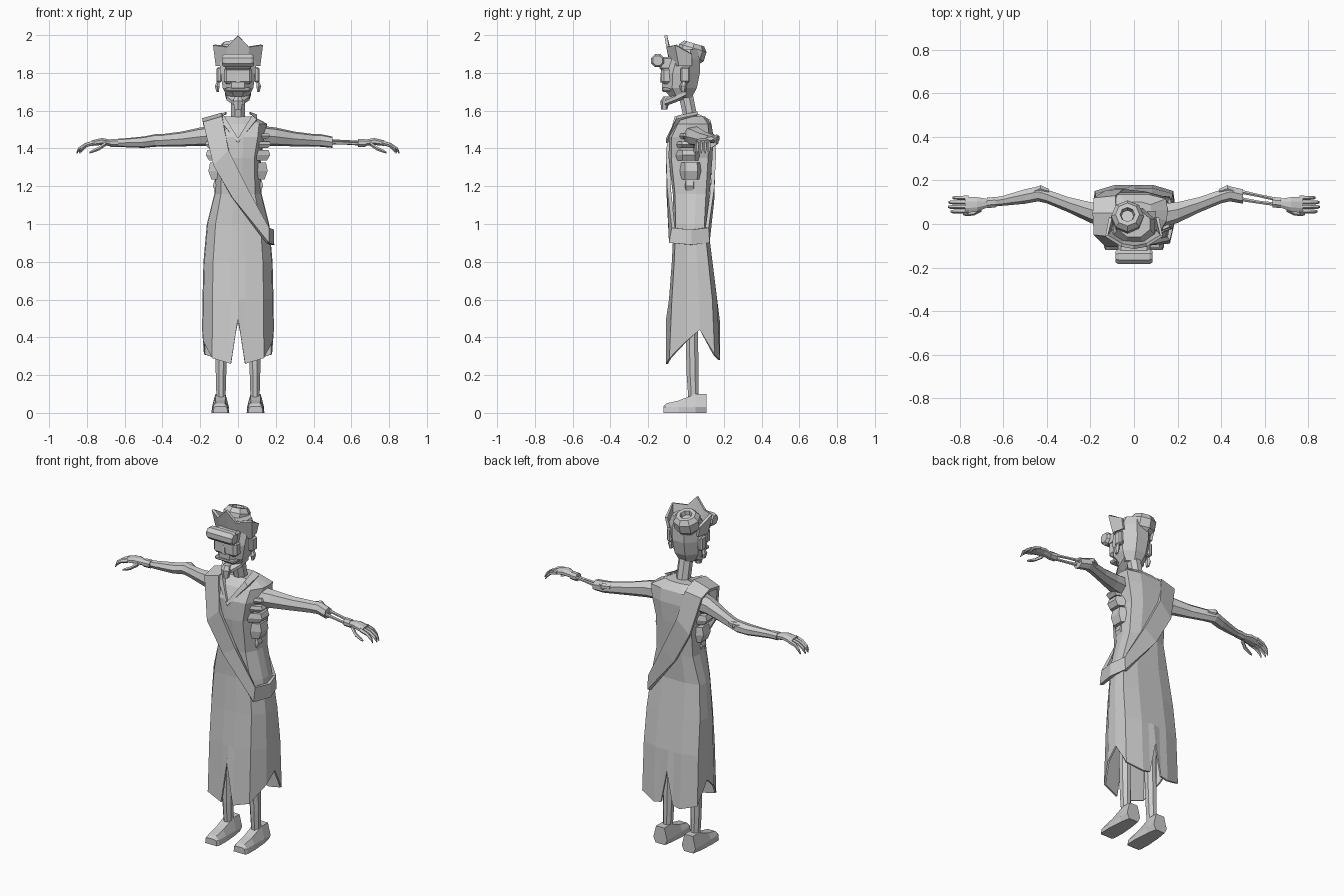
import bpy, bmesh, math
from mathutils import Vector

stone = bpy.data.materials.new("light grey")
stone.diffuse_color = (0.6, 0.6, 0.6, 1)


def finish(name, bm, thick=0):
    bmesh.ops.recalc_face_normals(bm, faces=bm.faces)
    me = bpy.data.meshes.new(name)
    bm.to_mesh(me)
    bm.free()
    me.materials.append(stone)
    ob = bpy.data.objects.new(name, me)
    bpy.context.collection.objects.link(ob)
    if thick:
        mod = ob.modifiers.new("thickness", 'SOLIDIFY')
        mod.thickness = thick
        mod.offset = -1
    return ob


def loft(name, rings, cap0=True, cap1=True, closed=True, loop=False, thick=0):
    """Skin a list of point rings."""
    bm = bmesh.new()
    vs = [[bm.verts.new(p) for p in r] for r in rings]
    n = len(vs[0])
    pairs = list(zip(vs, vs[1:])) + ([(vs[-1], vs[0])] if loop else [])
    for a, b in pairs:
        for i in range(n if closed else n - 1):
            j = (i + 1) % n
            bm.faces.new((a[i], a[j], b[j], b[i]))
    if cap0:
        bm.faces.new(vs[0])
    if cap1:
        bm.faces.new(vs[-1])
    return finish(name, bm, thick)


def oval(axis, c, ra, rb, n=8, turn=0.5):
    """Polygon ring perpendicular to an axis; ra, rb follow the two other axes in order."""
    out = []
    for i in range(n):
        t = 2 * math.pi * (i + turn) / n
        a, b = ra * math.cos(t), rb * math.sin(t)
        off = {'x': (0, a, b), 'y': (a, 0, b), 'z': (a, b, 0)}[axis]
        out.append(Vector(c) + Vector(off))
    return out


def tube(name, axis, secs, n=8, turn=0.5):
    return loft(name, [oval(axis, c, a, b, n, turn) for c, a, b in secs])


def box(name, lo, hi, bevel=0.0):
    bm = bmesh.new()
    bmesh.ops.create_cube(bm, size=1)
    for v in bm.verts:
        v.co = [(l + h) / 2 + c * (h - l) for l, h, c in zip(lo, hi, v.co)]
    if bevel:
        bmesh.ops.bevel(bm, geom=bm.edges[:], offset=bevel, segments=1, affect='EDGES')
    return finish(name, bm)


def flip(p, s):
    return (p[0] * s, p[1], p[2])


# Dress: columns around the body (x share, y share, hem height) with torn slits
half = [(0, -1, .50), (.2, -1, .26), (.72, -.88, .29), (.97, -.25, .38), (1, .25, .44),
        (.95, .8, .31), (.45, 1, .28), (.2, 1, .29), (0, 1, .48)]
cols = half + [(-x, y, h) for x, y, h in half[-2:0:-1]]
levels = [(None, .19, -.105, .18), (.6, .188, -.09, .165), (.8, .183, -.075, .14),
          (1.0, .165, -.065, .115), (1.16, .125, -.07, .125), (1.35, .12, -.092, .14),
          (1.46, .145, -.09, .145), (1.53, .155, -.055, .135), (1.57, .08, -.01, .10)]
loft("dress", [[(fx * hx, (yf + yb) / 2 + fy * (yb - yf) / 2, h if z is None else z)
                for fx, fy, h in cols] for z, hx, yf, yb in levels], cap0=False, thick=.01)

# Sash: closed band from one shoulder to the opposite hip (upper edge, lower edge)
sash = [((-.085, -.06, 1.57), (-.185, -.05, 1.54)), ((-.05, -.107, 1.39), (-.13, -.105, 1.31)),
        ((.05, -.1, 1.19), (-.03, -.102, 1.14)), ((.165, -.075, .98), (.165, -.09, .90)),
        ((.19, .03, .97), (.192, .03, .89)), ((.165, .12, .98), (.165, .125, .90)),
        ((.05, .15, 1.19), (-.03, .15, 1.13)), ((-.05, .16, 1.39), (-.13, .155, 1.31)),
        ((-.085, .13, 1.55), (-.185, .12, 1.53)), ((-.085, .05, 1.59), (-.19, .05, 1.56))]
loft("sash", sash, False, False, closed=False, loop=True, thick=.02)

# Exposed ribs and hip bones at the torn sides
for i, (z, h, rx, y0, y1) in enumerate([(1.28, .045, .165, -.055, .11), (1.365, .028, .18, -.07, .1),
                                        (1.42, .018, .185, -.07, .09), (1.465, .015, .18, -.06, .09),
                                        (1.20, .03, .14, -.03, .07)]):
    c, r = (y0 + y1) / 2, (y1 - y0) / 2
    tube("rib_%d" % i, 'z', [((0, c, z - h), rx * .92, r), ((0, c, z), rx * 1.03, r * 1.05),
                             ((0, c, z + h), rx * .97, r)], 8)

# Neck and head
tube("neck", 'z', [((0, .035, 1.48), .05, .05), ((0, .025, 1.56), .04, .04),
                   ((0, -.01, 1.72), .04, .042)])
tube("head", 'z', [((0, -.025, 1.67), .06, .06), ((0, -.035, 1.72), .088, .1),
                   ((0, -.028, 1.80), .1, .11), ((0, -.015, 1.87), .105, .095),
                   ((0, 0, 1.925), .08, .065)])
tube("jaw", 'y', [((0, .0, 1.695), .075, .03), ((0, -.06, 1.665), .065, .025),
                  ((0, -.11, 1.645), .035, .022)])
tube("chin", 'z', [((0, -.115, 1.605), .02, .016), ((0, -.112, 1.65), .03, .024),
                   ((0, -.1, 1.675), .022, .02)], 6)
box("upper_lip", (-.065, -.127, 1.70), (.065, -.05, 1.722), .006)
box("cheek_plate", (-.075, -.132, 1.74), (.075, -.04, 1.83), .015)
tube("nose", 'z', [((0, -.13, 1.75), .016, .012), ((0, -.13, 1.80), .006, .006)], 4)

# Brow visor with its mount
tube("visor", 'x', [((x, -.15, 1.865), .037 * s, .037 * s)
                    for x, s in ((-.085, .75), (-.072, 1), (.072, 1), (.085, .75))], 8)
box("visor_mount", (-.07, -.14, 1.815), (.07, -.03, 1.885), .01)

# Pointed headdress
top = [(-.1, .03, 1.90), (-.12, -.05, 1.95), (-.055, -.09, 1.94), (0, -.1, 2.0),
       (.055, -.09, 1.94), (.12, -.05, 1.95), (.1, .03, 1.90)]
base = [(x * .87, y * .75 + .005, 1.84) for x, y, z in top]
loft("headdress", [base, top], False, False, closed=False, thick=.015)

# Hair bun, tilted back, with a sunken centre
d = Vector((-.0, .3, 1)).normalized()
u = Vector((1, 0, 0))
w = d.cross(u)
bun = [[Vector((-.03, .015, 1.86)) + d * h + (u * math.cos(k * math.pi / 4) + w * math.sin(k * math.pi / 4)) * r
        for k in range(8)] for h, r in ((0, .055), (.025, .075), (.075, .075), (.1, .055), (.1, .034), (.075, .028))]
loft("hair_bun", bun)

for s, side in ((1, "left"), (-1, "right")):
    # Ears, earrings and neckline
    box(side + "_ear", (min(s * .085, s * .115), -.03, 1.75), (max(s * .085, s * .115), .02, 1.83), .008)
    tube(side + "_earring", 'z', [((s * .108, -.015, 1.70), .008, .012), ((s * .11, -.015, 1.73), .014, .02),
                                  ((s * .105, -.01, 1.76), .006, .008)], 6)
    loft(side + "_collar", [[flip(p, s) for p in r] for r in (
        [(0, -.095, 1.43), (0, -.105, 1.43), (0, -.105, 1.455), (0, -.09, 1.455)],
        [(.1, -.03, 1.55), (.1, -.055, 1.555), (.075, -.045, 1.575), (.075, -.02, 1.575)],
        [(.09, .06, 1.575), (.1, .06, 1.58), (.06, .06, 1.595), (.06, .06, 1.58)])])

    # Legs and feet
    tube(side + "_leg", 'z', [((s * .09, .04, .08), .026, .03), ((s * .09, .035, .2), .03, .034),
                              ((s * .088, .03, .45), .034, .036), ((s * .085, .03, .9), .05, .05)])
    foot = [(.108, .03, .045, .1), (.05, .04, .045, .1), (-.04, .047, .042, .065),
            (-.105, .045, .04, .05), (-.12, .038, .034, .035)]
    loft(side + "_foot", [[(s * .093 + a * k, y, z) for a, k, z in
                           ((-1, w0, 0), (1, w0, 0), (1, w1, .03), (.6, w1, h), (-.6, w1, h), (-1, w1, .03))]
                          for y, w0, w1, h in foot])

    # Arms: the right forearm is whole, the left one is bare bone past the sleeve
    arm = [((.13, .04, 1.465), .06, .055), ((.2, .055, 1.462), .05, .05), ((.3, .09, 1.45), .037, .04),
           ((.4, .128, 1.443), .033, .034), ((.44, .14, 1.442), .036, .034), ((.5, .128, 1.433), .035, .031)]
    if s < 0:
        arm += [((.6, .108, 1.43), .024, .024), ((.69, .095, 1.43), .019, .018)]
    tube(side + "_arm", 'x', [(flip(c, s), a, b) for c, a, b in arm], 7)
    tube(side + "_elbow", 'x', [(flip(c, s), a, b) for c, a, b in (
        ((.39, .15, 1.455), .012, .012), ((.43, .163, 1.455), .018, .02), ((.46, .15, 1.455), .01, .012))], 6)
    if s > 0:
        for k, (dy, dz) in enumerate(((.02, .004), (-.014, -.004))):
            tube("forearm_bone_%d" % k, 'x', [((.48, .13 + dy, 1.435 + dz), .011, .011),
                                              ((.57, .113 + dy * .9, 1.432 + dz), .008, .008),
                                              ((.68, .095 + dy * .6, 1.427 + dz), .01, .01)], 6)
    tube(side + "_wrist", 'x', [((s * .635, .1, 1.43), .026, .023), ((s * .675, .097, 1.43), .026, .023)], 8)

    # Hands with drooping fingers and thumb
    tube(side + "_palm", 'x', [(flip(c, s), a, b) for c, a, b in (
        ((.67, .096, 1.43), .02, .017), ((.72, .09, 1.437), .036, .02), ((.775, .088, 1.428), .04, .016))], 8)
    for k in range(4):
        y = .058 + .021 * k
        e = (0, .012, .01, -.008)[k]
        tube("%s_finger_%d" % (side, k), 'x', [(flip(c, s), a, b) for c, a, b in (
            ((.76, y, 1.431), .011, .012), ((.805 + e * .5, y, 1.418), .0105, .011),
            ((.832 + e, y, 1.396), .009, .011), ((.842 + e, y, 1.378), .005, .006))], 5)
    tube(side + "_thumb", 'x', [(flip(c, s), a, b) for c, a, b in (
        ((.70, .07, 1.425), .014, .013), ((.735, .05, 1.40), .011, .011),
        ((.77, .045, 1.385), .009, .008), ((.785, .046, 1.378), .005, .005))], 5)
